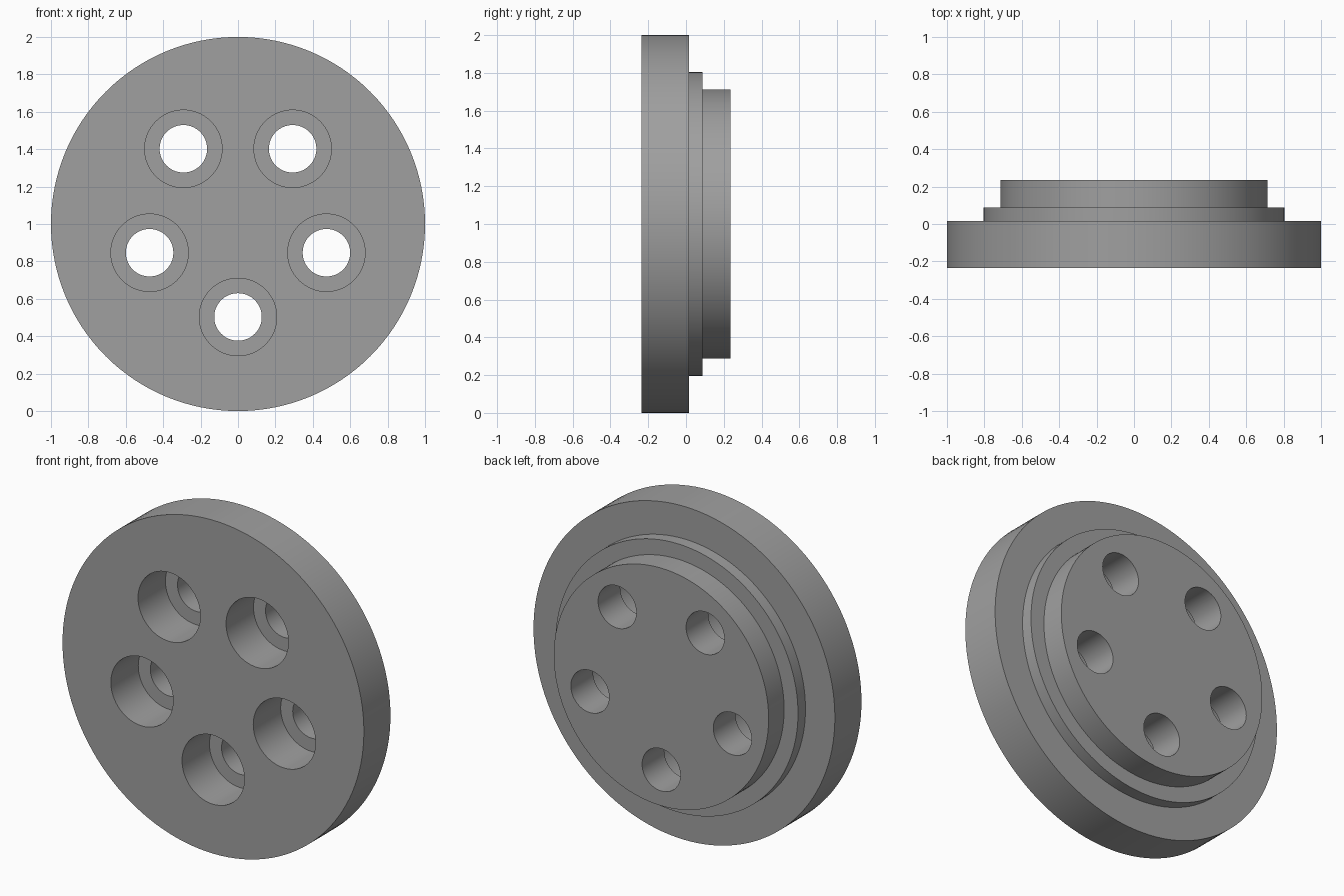
import bpy, math

if "Cube" in bpy.data.objects:
    bpy.data.objects.remove(bpy.data.objects["Cube"])

SEG = 128
FRONT, BACK = -0.235, 0.235

grey = bpy.data.materials.new("plain_grey")
grey.diffuse_color = (0.35, 0.35, 0.35, 1)
grey.use_nodes = True
grey.node_tree.nodes["Principled BSDF"].inputs["Base Color"].default_value = grey.diffuse_color


def lathe(name, profile, x=0.0, z=1.0, seg=SEG):
    """Solid of revolution about a y-direction axis; profile is (radius, y) front to back."""
    n = len(profile)
    verts, faces = [], []
    for i in range(seg):
        a = 2 * math.pi * i / seg
        verts += [(x + r * math.cos(a), y, z + r * math.sin(a)) for r, y in profile]
    for i in range(seg):
        j = (i + 1) % seg
        faces += [(i * n + k, i * n + k + 1, j * n + k + 1, j * n + k) for k in range(n - 1)]
    faces.append([i * n for i in range(seg)])
    faces.append([i * n + n - 1 for i in reversed(range(seg))])
    mesh = bpy.data.meshes.new(name)
    mesh.from_pydata(verts, [], faces)
    mesh.update()
    obj = bpy.data.objects.new(name, mesh)
    bpy.context.collection.objects.link(obj)
    mesh.materials.append(grey)
    return obj


# Stepped disc: wide flange, thin shoulder, rear boss
disc = lathe("stepped_flange", [
    (1.0, FRONT), (1.0, 0.017), (0.805, 0.017), (0.805, 0.088),
    (0.713, 0.088), (0.713, BACK)])

# Five counterbored through-holes on a bolt circle
seat = FRONT + 0.26
for i in range(5):
    a = math.radians(-90 + 72 * i)
    cutter = lathe("hole_cutter", [
        (0.207, FRONT - 0.1), (0.207, seat), (0.127, seat), (0.127, BACK + 0.1)],
        0.497 * math.cos(a), 1 + 0.497 * math.sin(a), 64)
    cutter.hide_render = True
    cut = disc.modifiers.new("bolt_hole", 'BOOLEAN')
    cut.operation, cut.solver, cut.object = 'DIFFERENCE', 'EXACT', cutter

# Bake the cuts, drop the cutters and smooth the round walls
bpy.context.view_layer.objects.active = disc
disc.select_set(True)
for m in list(disc.modifiers):
    bpy.ops.object.modifier_apply(modifier=m.name)
for o in list(bpy.data.objects):
    if o is not disc:
        bpy.data.objects.remove(o)
bpy.ops.object.shade_smooth_by_angle(angle=math.radians(30))
